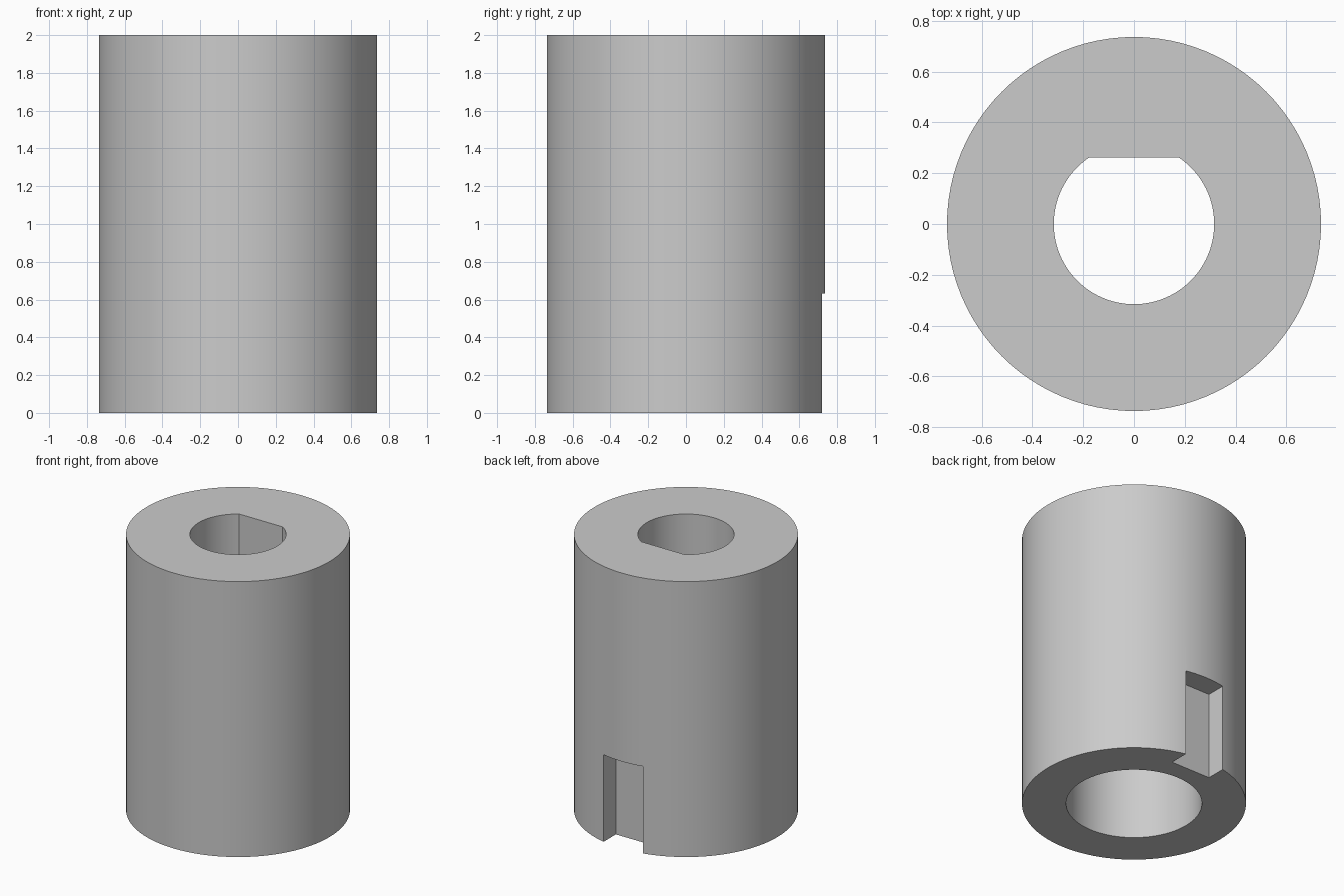
import bpy
import bmesh
import math

default = bpy.data.objects.get("Cube")
if default:
    bpy.data.objects.remove(default, do_unlink=True)

HEIGHT = 2.0
OUTER_R = 0.737
BORE_R = 0.316
FLAT_Y = 0.263
SOCKET_R = 0.447
SOCKET_TOP = 1.05
SLOT_HALF = 0.158
SLOT_FLOOR = 0.579
SLOT_TOP = 0.632
SIDES = 96


def arc(radius, start, end, steps):
    """Points along an arc, leaving out the end point."""
    angles = [start + (end - start) * i / steps for i in range(steps)]
    return [(radius * math.cos(a), radius * math.sin(a)) for a in angles]


def prism(name, outline, bottom, top):
    """Extrude a flat outline between two heights."""
    bm = bmesh.new()
    face = bm.faces.new([bm.verts.new((x, y, bottom)) for x, y in outline])
    extruded = bmesh.ops.extrude_face_region(bm, geom=[face])
    verts = [v for v in extruded["geom"] if isinstance(v, bmesh.types.BMVert)]
    bmesh.ops.translate(bm, verts=verts, vec=(0, 0, top - bottom))
    bmesh.ops.recalc_face_normals(bm, faces=bm.faces)
    mesh = bpy.data.meshes.new(name)
    bm.to_mesh(mesh)
    bm.free()
    obj = bpy.data.objects.new(name, mesh)
    bpy.context.collection.objects.link(obj)
    return obj


def cut(target, cutter):
    """Subtract the cutter from the target, then discard it."""
    cutter.hide_render = True
    mod = target.modifiers.new(cutter.name, 'BOOLEAN')
    mod.operation = 'DIFFERENCE'
    mod.solver = 'EXACT'
    mod.object = cutter
    bpy.context.view_layer.objects.active = target
    bpy.ops.object.modifier_apply(modifier=mod.name)
    bpy.data.objects.remove(cutter, do_unlink=True)


full_turn = 2 * math.pi

# Sleeve body
body = prism("sleeve_body", arc(OUTER_R, 0, full_turn, SIDES), 0, HEIGHT)

# Round socket open at the bottom
cut(body, prism("socket_cutter", arc(SOCKET_R, 0, full_turn, SIDES), -0.1, SOCKET_TOP))

# D-shaped shaft bore; its flat lies between the ends of the arc
flat_angle = math.asin(FLAT_Y / BORE_R)
d_outline = arc(BORE_R, math.pi - flat_angle, full_turn + flat_angle, SIDES)
d_outline.append((BORE_R * math.cos(flat_angle), FLAT_Y))
cut(body, prism("bore_cutter", d_outline, SOCKET_TOP - 0.1, HEIGHT + 0.1))

# Key slot at the back of the lower rim
slot = [(-SLOT_HALF, SLOT_FLOOR), (SLOT_HALF, SLOT_FLOOR), (SLOT_HALF, 1), (-SLOT_HALF, 1)]
cut(body, prism("slot_cutter", slot, -0.1, SLOT_TOP))

# Plain grey finish
grey = bpy.data.materials.new("light_grey")
grey.use_nodes = True
colour = (0.6, 0.6, 0.6, 1)
grey.diffuse_color = colour
grey.node_tree.nodes["Principled BSDF"].inputs["Base Color"].default_value = colour
body.data.materials.clear()
body.data.materials.append(grey)

bpy.ops.object.select_all(action='DESELECT')
body.select_set(True)
bpy.context.view_layer.objects.active = body
bpy.ops.object.shade_smooth_by_angle(angle=math.radians(25))
